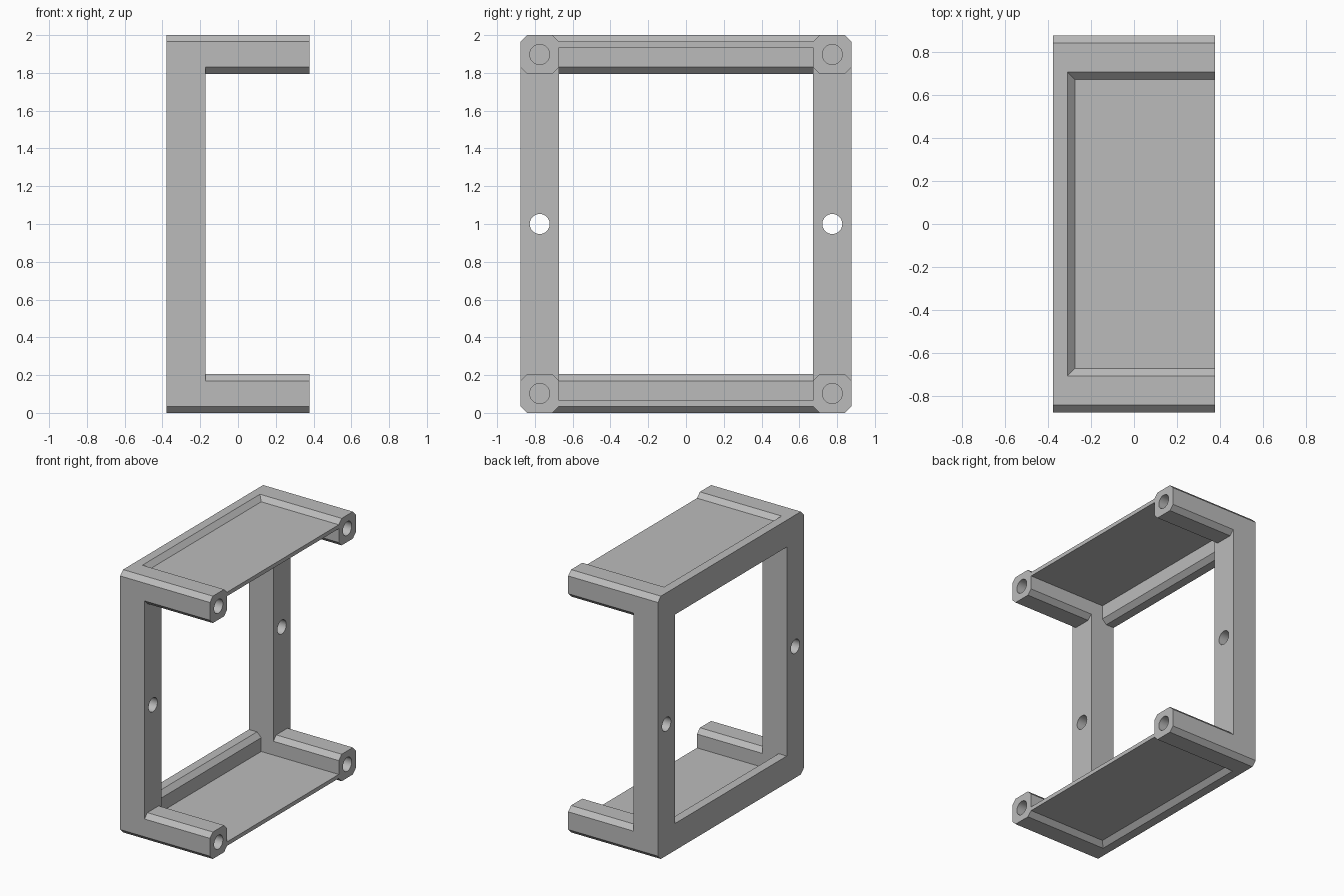
import bpy, bmesh, math
from mathutils import Matrix, Vector

if "Cube" in bpy.data.objects:
    bpy.data.objects.remove(bpy.data.objects["Cube"], do_unlink=True)

HX, HY, H = 0.378, 0.877, 2.0      # half depth, half width, height
W, C = 0.205, 0.035                # bar thickness, chamfer
HOLE_R, BLIND = 0.053, 0.4         # screw hole radius and depth
BEAM_FRONT = -0.275                # inner face of the cross beams
INNER = HY - W

grey = bpy.data.materials.new("mid_grey")
grey.use_nodes = True
grey.diffuse_color = (0.5, 0.5, 0.5, 1)
grey.node_tree.nodes["Principled BSDF"].inputs["Base Color"].default_value = (0.5, 0.5, 0.5, 1)


def prism(name, points, step):
    """Extrude a closed loop of 3D points along step."""
    bm = bmesh.new()
    face = bm.faces.new([bm.verts.new(p) for p in points])
    moved = bmesh.ops.extrude_face_region(bm, geom=[face])["geom"]
    bmesh.ops.translate(bm, vec=Vector(step),
                        verts=[v for v in moved if isinstance(v, bmesh.types.BMVert)])
    bmesh.ops.recalc_face_normals(bm, faces=bm.faces)
    mesh = bpy.data.meshes.new(name)
    bm.to_mesh(mesh)
    bm.free()
    mesh.materials.append(grey)
    obj = bpy.data.objects.new(name, mesh)
    bpy.context.collection.objects.link(obj)
    return obj


def box(name, x0, x1, y0, y1, z0, z1):
    return prism(name, [(x0, y0, z0), (x1, y0, z0), (x1, y1, z0), (x0, y1, z0)], (0, 0, z1 - z0))


def post(name, y, z):
    """Octagonal bar running front to back."""
    a, b = W / 2, W / 2 - C
    ring = [(b, -a), (a, -b), (a, b), (b, a), (-b, a), (-a, b), (-a, -b), (-b, -a)]
    return prism(name, [(-HX, y + p, z + q) for p, q in ring], (2 * HX, 0, 0))


def drill(name, y, z, x0, x1):
    ring = [(x0, y + HOLE_R * math.cos(t * math.tau / 32), z + HOLE_R * math.sin(t * math.tau / 32))
            for t in range(32)]
    obj = prism(name, ring, (x1 - x0, 0, 0))
    obj.hide_render = True
    return obj


def combine(target, other, operation):
    mod = target.modifiers.new("join", "BOOLEAN")
    mod.operation, mod.solver, mod.object = operation, "EXACT", other
    bpy.context.view_layer.objects.active = target
    bpy.ops.object.modifier_apply(modifier=mod.name)
    bpy.data.objects.remove(other, do_unlink=True)


parts, holes = [], []
mid_y = HY - W / 2

# Upright columns with a through hole at mid height
for side, s in (("left", 1), ("right", -1)):
    y0, y1 = sorted((s * INNER, s * HY))
    parts.append(box("column_" + side, -HX, -HX + W, y0, y1, W / 2, H - W / 2))
    holes.append(drill("column_hole", s * mid_y, H / 2, -HX - 0.1, HX))

for level, z0 in (("lower", 0), ("upper", H - W)):
    z1 = z0 + W
    # Chamfered cross beam
    profile = [(-HX, z0), (BEAM_FRONT - C, z0), (BEAM_FRONT, z0 + C),
               (BEAM_FRONT, z1 - C), (BEAM_FRONT - C, z1), (-HX, z1)]
    parts.append(prism("beam_" + level, [(x, -mid_y, z) for x, z in profile], (0, 2 * mid_y, 0)))
    # Thin recessed panel
    p0 = C if level == "lower" else H - C - 0.03
    parts.append(box("panel_" + level, BEAM_FRONT - 0.03, HX, -INNER - 0.03, INNER + 0.03, p0, p0 + 0.03))
    # Corner posts with blind holes in their ends
    for s in (1, -1):
        parts.append(post("post_" + level, s * mid_y, z0 + W / 2))
        holes.append(drill("post_hole", s * mid_y, z0 + W / 2, HX - BLIND, HX + 0.1))

# Fuse the parts, then drill
frame = parts[0]
for part in parts[1:]:
    combine(frame, part, "UNION")
for hole in holes:
    combine(frame, hole, "DIFFERENCE")
frame.name = "mounting_frame"

# Smooth hole walls, crisp edges elsewhere
bpy.ops.object.select_all(action="DESELECT")
frame.select_set(True)
bpy.context.view_layer.objects.active = frame
bpy.ops.object.shade_smooth_by_angle(angle=math.radians(25))
